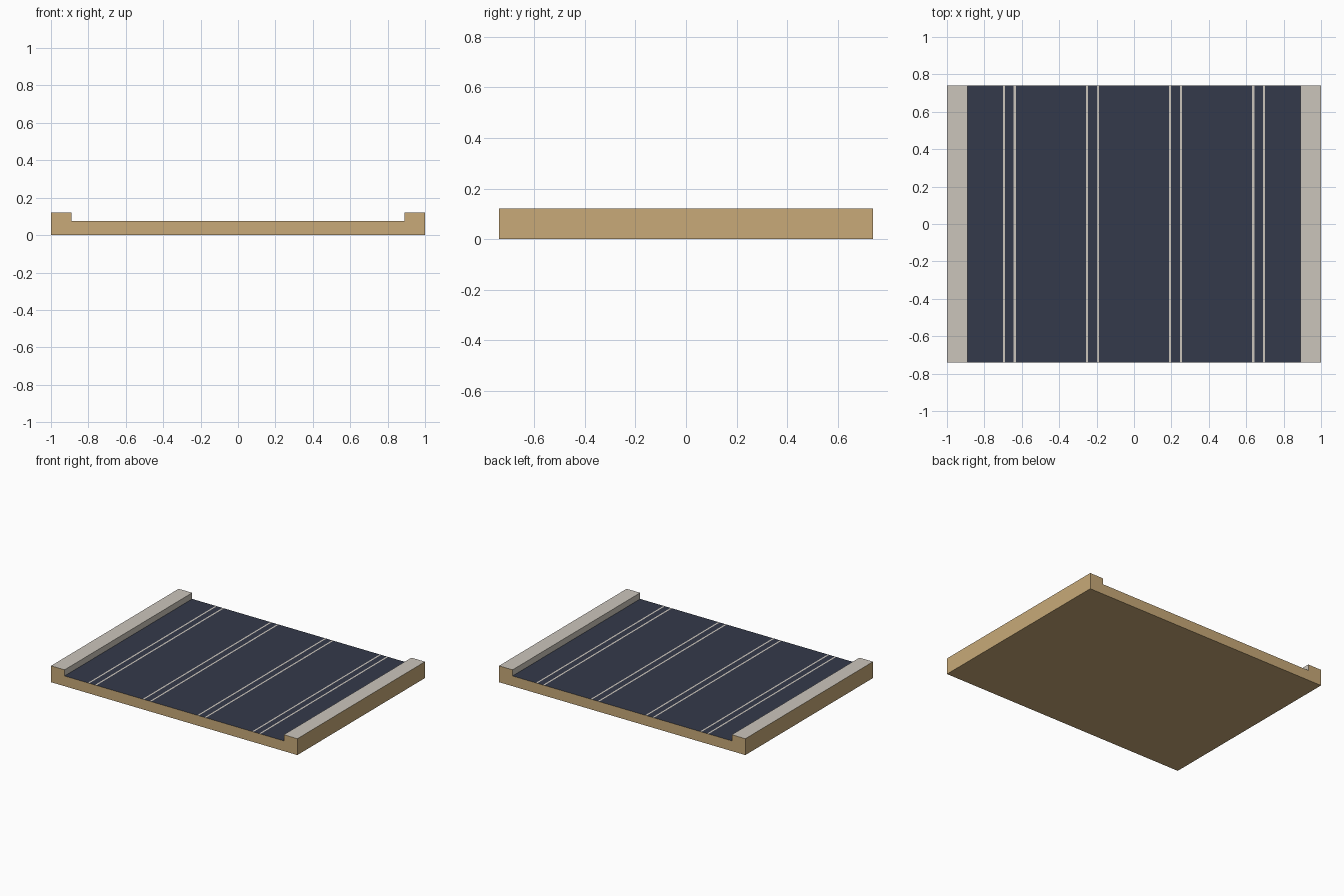
import bpy
import bmesh

cube = bpy.data.objects.get("Cube")
if cube:
    bpy.data.objects.remove(cube, do_unlink=True)


def make_material(name, rgb):
    mat = bpy.data.materials.new(name)
    mat.use_nodes = True
    mat.diffuse_color = (*rgb, 1)
    mat.node_tree.nodes["Principled BSDF"].inputs["Base Color"].default_value = (*rgb, 1)
    return mat


SAND, PALE, ASPHALT = range(3)
materials = [
    make_material("sand_side", (0.58, 0.40, 0.19)),
    make_material("pale_concrete", (0.60, 0.56, 0.50)),
    make_material("dark_asphalt", (0.034, 0.042, 0.07)),
]

HALF_X, HALF_Y = 1.0, 0.74
CURB_X, CURB_Z, ROAD_Z = 0.89, 0.12, 0.075
STRIPE_HALF = 0.006
STRIPES = [side * x for side in (-1, 1) for x in (0.193, 0.251, 0.638, 0.695)]

# Cross-section of the slab, with a point at each edge of the lane stripes
stripe_edges = sorted(x + d for x in STRIPES for d in (-STRIPE_HALF, STRIPE_HALF))
road = [(x, ROAD_Z) for x in [-CURB_X, *stripe_edges, CURB_X]]
profile = [(HALF_X, 0), (-HALF_X, 0), (-HALF_X, CURB_Z), (-CURB_X, CURB_Z),
           *road, (CURB_X, CURB_Z), (HALF_X, CURB_Z)]

# Sweep the section along the road
bm = bmesh.new()
front = bm.faces.new([bm.verts.new((x, -HALF_Y, z)) for x, z in profile])
swept = bmesh.ops.extrude_face_region(bm, geom=[front], use_keep_orig=True)
back_verts = [v for v in swept["geom"] if isinstance(v, bmesh.types.BMVert)]
bmesh.ops.translate(bm, verts=back_verts, vec=(0, 2 * HALF_Y, 0))
bmesh.ops.recalc_face_normals(bm, faces=bm.faces)

# Sand outside, pale curbs and stripes, dark driving surface
for face in bm.faces:
    centre = face.calc_center_median()
    face.normal_update()
    if face.normal.z > 0.5:
        on_curb = centre.z > ROAD_Z + 0.01
        on_stripe = any(abs(centre.x - x) < STRIPE_HALF for x in STRIPES)
        face.material_index = PALE if on_curb or on_stripe else ASPHALT
    elif abs(face.normal.x) > 0.5 and abs(centre.x) < HALF_X - 0.01:
        face.material_index = PALE
    else:
        face.material_index = SAND

mesh = bpy.data.meshes.new("road_slab")
bm.to_mesh(mesh)
bm.free()
for mat in materials:
    mesh.materials.append(mat)
bpy.context.collection.objects.link(bpy.data.objects.new("road_slab", mesh))
